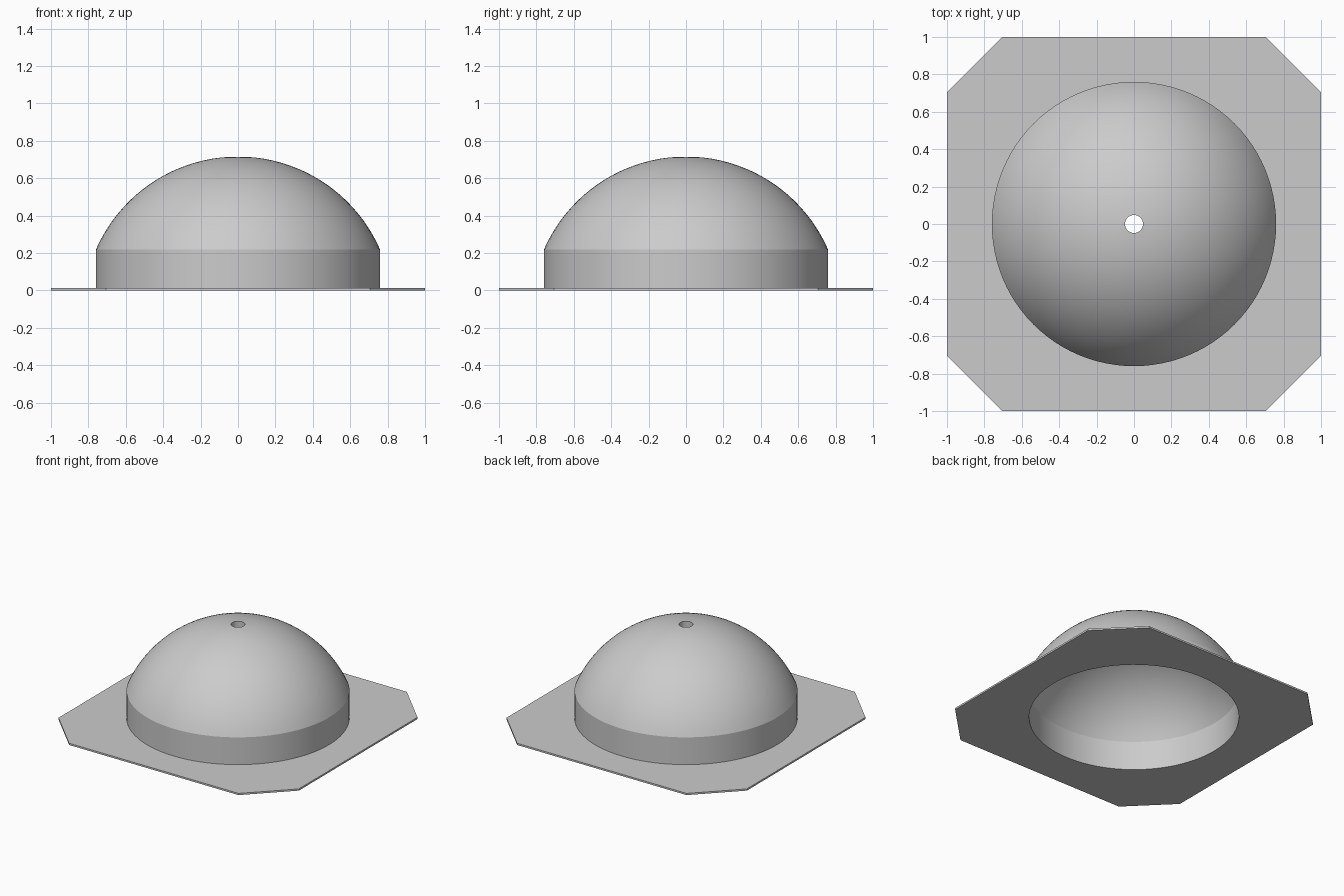
import bpy, bmesh
from math import sin, cos, asin, hypot, radians, tau

cube = bpy.data.objects.get("Cube")
if cube:
    bpy.data.objects.remove(cube, do_unlink=True)

SEGMENTS = 96
PLATE_TOP = 0.013
OUTER, INNER = 0.76, 0.715      # wall radii
SEAM = 0.218                    # height where the wall meets the dome
HOLE = 0.048                    # radius of the hole at the crown
CENTRE = -0.113                 # height of the dome's sphere centre

grey = bpy.data.materials.new("plain_grey")
grey.use_nodes = True
colour = (0.6, 0.6, 0.6, 1)
grey.diffuse_color = colour
grey.node_tree.nodes["Principled BSDF"].inputs["Base Color"].default_value = colour


def make_object(name, bm, smooth_angle):
    bmesh.ops.recalc_face_normals(bm, faces=bm.faces)
    mesh = bpy.data.meshes.new(name)
    bm.to_mesh(mesh)
    bm.free()
    mesh.materials.append(grey)
    obj = bpy.data.objects.new(name, mesh)
    bpy.context.collection.objects.link(obj)
    bpy.ops.object.select_all(action='DESELECT')
    obj.select_set(True)
    bpy.context.view_layer.objects.active = obj
    bpy.ops.object.shade_smooth_by_angle(angle=radians(smooth_angle))
    return obj


def dome_arc(rim, steps=20):
    """Radius and height pairs from the wall's rim up to the crown hole."""
    radius = hypot(rim, SEAM - CENTRE)
    start, end = asin(rim / radius), asin(HOLE / radius)
    angles = [start + (end - start) * i / steps for i in range(steps + 1)]
    return [(radius * sin(a), CENTRE + radius * cos(a)) for a in angles]


def add_loop(bm, points):
    verts = [bm.verts.new((x, y, 0)) for x, y in points]
    return [bm.edges.new((v, verts[i - 1])) for i, v in enumerate(verts)]


# Domed shell: closed wall section turned around the vertical axis
bm = bmesh.new()
profile = ([(OUTER, PLATE_TOP)] + dome_arc(OUTER)
           + dome_arc(INNER)[::-1] + [(INNER, PLATE_TOP)])
verts = [bm.verts.new((r, 0, z)) for r, z in profile]
edges = [bm.edges.new((v, verts[i - 1])) for i, v in enumerate(verts)]
bmesh.ops.spin(bm, geom=verts + edges, cent=(0, 0, 0), axis=(0, 0, 1),
               angle=tau, steps=SEGMENTS, use_merge=True)
bmesh.ops.remove_doubles(bm, verts=bm.verts, dist=0.0001)
make_object("dome_shell", bm, 15)

# Base plate: square with cut corners and a round opening
bm = bmesh.new()
c = 0.705
outline = [(1, -c), (1, c), (c, 1), (-c, 1), (-1, c), (-1, -c), (-c, -1), (c, -1)]
opening = [(INNER * cos(tau * i / SEGMENTS), INNER * sin(tau * i / SEGMENTS))
           for i in range(SEGMENTS)]
loops = add_loop(bm, outline) + add_loop(bm, opening)
bmesh.ops.triangle_fill(bm, use_beauty=True, edges=loops, normal=(0, 0, 1))
raised = bmesh.ops.extrude_face_region(bm, geom=bm.faces[:], use_keep_orig=True)
for v in raised["geom"]:
    if isinstance(v, bmesh.types.BMVert):
        v.co.z = PLATE_TOP
make_object("base_plate", bm, 15)
